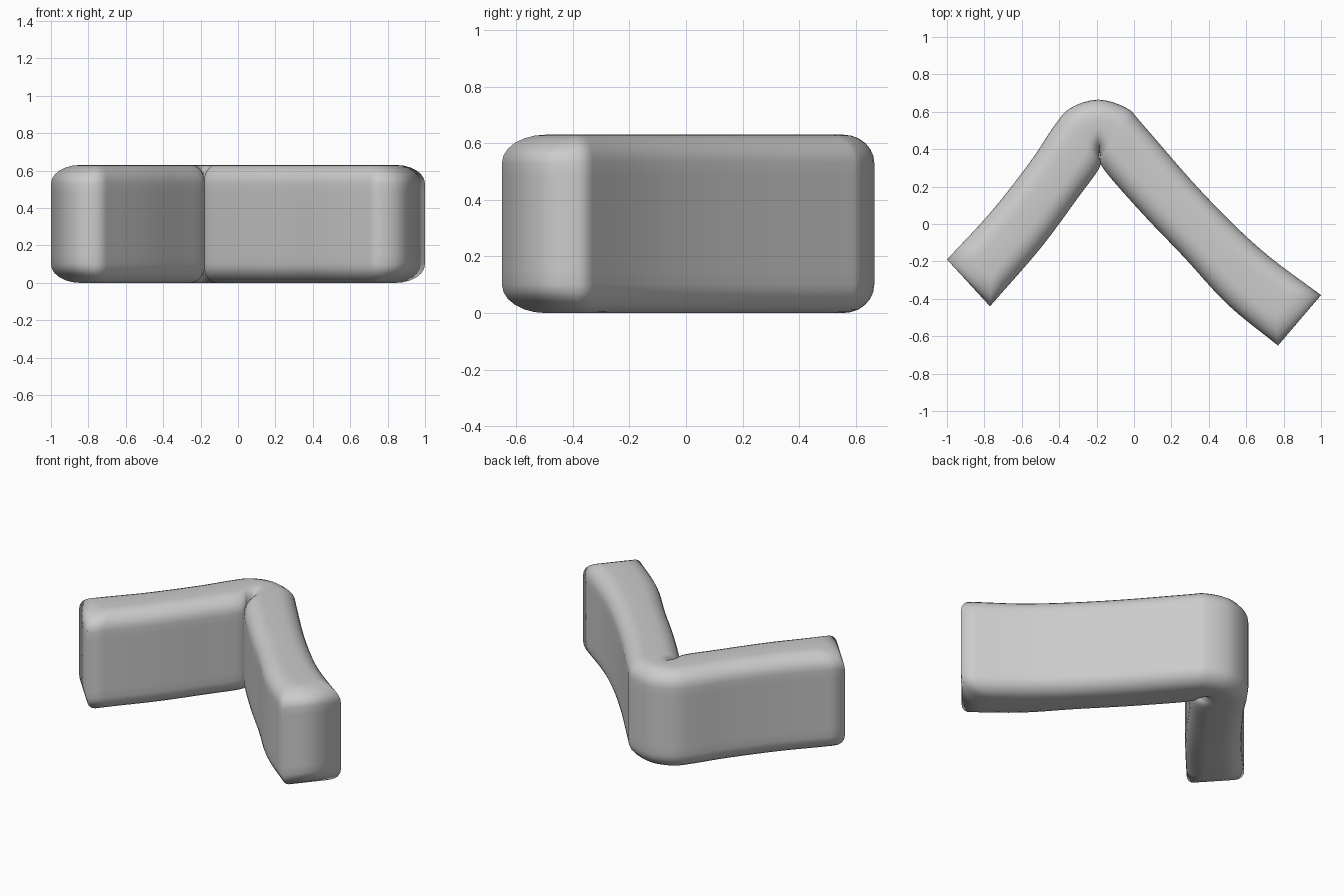
import bpy, bmesh, math
from mathutils import Vector

cube = bpy.data.objects.get("Cube")
if cube:
    bpy.data.objects.remove(cube)

HEIGHT, INSET, ROUND_Z, STEPS = 0.63, 0.11, 0.1, 4

# Plan stations along the bent wall: outer edge x, y and inner edge x, y
STATIONS = [
    (-1.0, -.19, -.77, -.44), (-.76, .07, -.5, -.13), (-.55, .34, -.3, .14),
    (-.43, .52, -.185, .3), (-.34, .62, -.185, .36), (-.19, .665, -.185, .4),
    (-.04, .62, -.18, .36), (.04, .54, -.16, .29), (.3, .24, .05, .05),
    (.52, .01, .27, -.18), (.73, -.18, .5, -.43), (1.0, -.38, .77, -.65)]


def spline(points):
    """Smooth curve through the stations, with straight run-out at the ends."""
    p = [Vector(q) for q in points]
    p = [2 * p[0] - p[1]] + p + [2 * p[-1] - p[-2]]
    out = []
    for a, b, c, d in zip(p, p[1:], p[2:], p[3:]):
        for k in range(STEPS):
            t = k / STEPS
            out.append(0.5 * (2 * b + (c - a) * t + (2 * a - 5 * b + 4 * c - d) * t * t
                              + (3 * b - a - 3 * c + d) * t ** 3))
    return out + [p[-2]]


def levels():
    """Inset and height pairs from the bottom face up to the top face."""
    arc = [math.radians(15 * k) for k in range(7)]
    low = [(INSET * (1 - math.sin(a)), ROUND_Z * (1 - math.cos(a))) for a in arc]
    low.append((0, ROUND_Z + 0.05))
    return low + [(d, HEIGHT - z) for d, z in reversed(low)]


bm = bmesh.new()
path = spline(STATIONS)
rows = levels()
last = len(path) - 1
rings = []
for i, s in enumerate(path):
    outer, inner = s.xy, Vector((s[2], s[3]))
    across = (inner - outer).normalized()
    along = Vector((-across.y, across.x))
    # Pull the rounded rim back from both ends, fading out along the wall
    pull = max(0, 1 - i / STEPS) - max(0, 1 - (last - i) / STEPS)
    ring_out, ring_in = [], []
    for d, z in rows:
        a = outer + across * d + along * d * pull
        b = inner - across * d + along * d * pull
        ring_out.append(bm.verts.new((a.x, a.y, z)))
        ring_in.append(bm.verts.new((b.x, b.y, z)))
    rings.append((ring_out, ring_in))

# Side, top and bottom faces
for (o0, i0), (o1, i1) in zip(rings, rings[1:]):
    loop0, loop1 = o0 + i0[::-1], o1 + i1[::-1]
    n = len(loop0)
    for k in range(n):
        m = (k + 1) % n
        bm.faces.new((loop0[k], loop0[m], loop1[m], loop1[k]))

# End caps
for o, n in (rings[0], rings[-1]):
    for k in range(len(rows) - 1):
        bm.faces.new((o[k], o[k + 1], n[k + 1], n[k]))

bmesh.ops.recalc_face_normals(bm, faces=bm.faces)
for f in bm.faces:
    f.smooth = True
mesh = bpy.data.meshes.new("bent_wall")
bm.to_mesh(mesh)
bm.free()
wall = bpy.data.objects.new("bent_wall", mesh)
bpy.context.collection.objects.link(wall)

# Plain grey
grey = bpy.data.materials.new("light_grey")
grey.use_nodes = True
colour = (0.6, 0.6, 0.6, 1)
grey.diffuse_color = colour
grey.node_tree.nodes["Principled BSDF"].inputs["Base Color"].default_value = colour
mesh.materials.append(grey)
